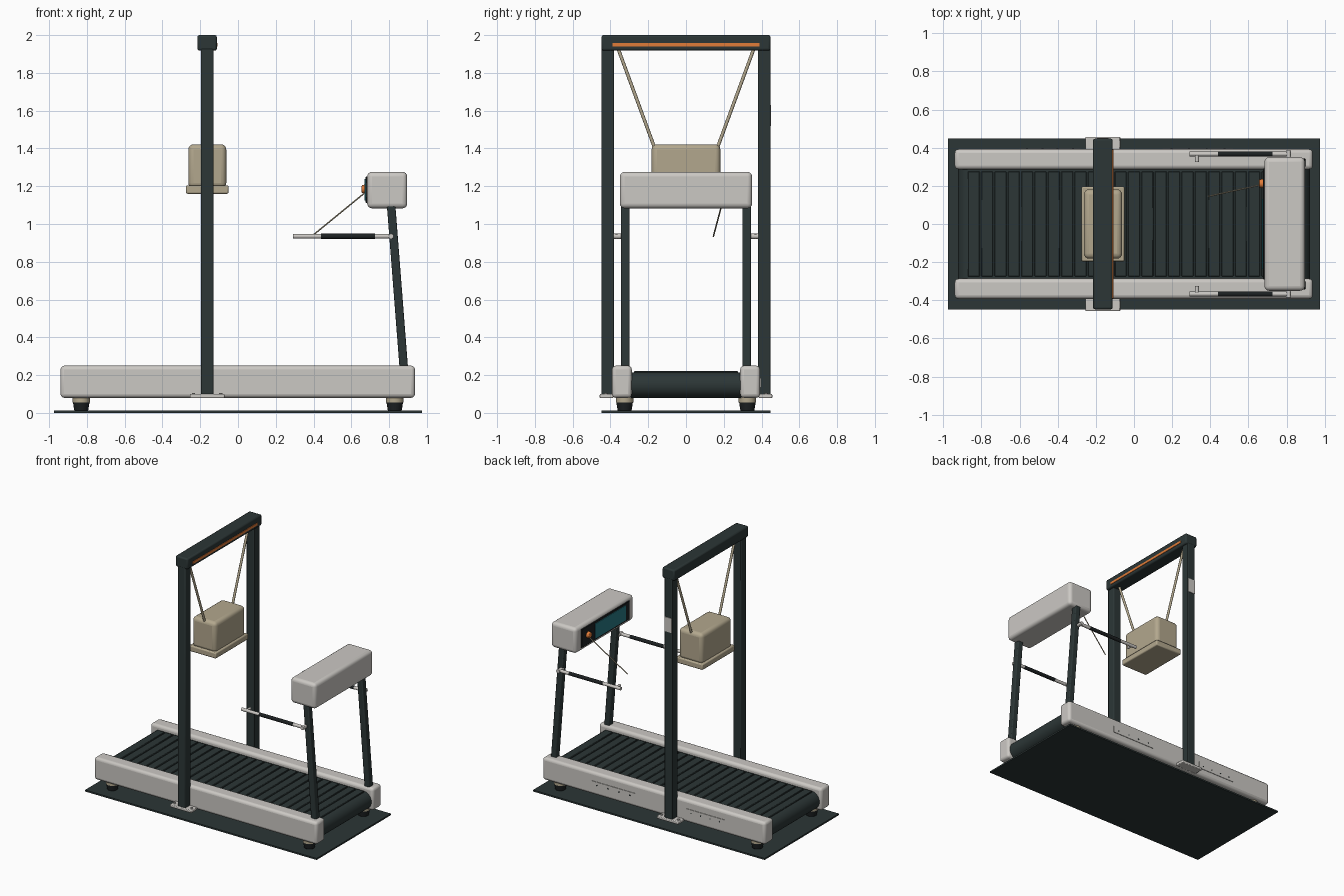
import bpy, bmesh, math
from mathutils import Vector

cube = bpy.data.objects.get("Cube")
if cube:
    bpy.data.objects.remove(cube, do_unlink=True)


def material(name, r, g, b):
    m = bpy.data.materials.new(name)
    m.use_nodes = True
    m.diffuse_color = (r, g, b, 1)
    bsdf = next(n for n in m.node_tree.nodes if n.type == "BSDF_PRINCIPLED")
    bsdf.inputs["Base Color"].default_value = (r, g, b, 1)
    return m


dark = material("charcoal", 0.025, 0.037, 0.037)
black = material("soft black", 0.012, 0.015, 0.016)
grey = material("light grey", 0.6, 0.58, 0.55)
beige = material("canvas beige", 0.45, 0.39, 0.27)
orange = material("orange", 0.75, 0.2, 0.04)
teal = material("screen teal", 0.02, 0.19, 0.23)


def finish(name, bm, mat, bevel=0.0, segments=3):
    """Turn a bmesh into a shaded object with an optional rounded edge."""
    bmesh.ops.recalc_face_normals(bm, faces=bm.faces)
    me = bpy.data.meshes.new(name)
    bm.to_mesh(me)
    bm.free()
    me.materials.append(mat)
    ob = bpy.data.objects.new(name, me)
    bpy.context.collection.objects.link(ob)
    if bevel:
        mod = ob.modifiers.new("Rounded edges", "BEVEL")
        mod.width, mod.segments = bevel, segments
        mod.limit_method = "ANGLE"
    bpy.ops.object.select_all(action="DESELECT")
    ob.select_set(True)
    bpy.context.view_layer.objects.active = ob
    bpy.ops.object.shade_smooth_by_angle(angle=math.radians(35))
    return ob


def box(name, x, y, z, mat, bevel=0.0, segments=3):
    """Box given by its (low, high) range on each axis."""
    bm = bmesh.new()
    bmesh.ops.create_cube(bm, size=1)
    for v in bm.verts:
        v.co = [sum(r) / 2 + c * (r[1] - r[0]) for r, c in zip((x, y, z), v.co)]
    return finish(name, bm, mat, bevel, segments)


def rod(name, a, b, radius, mat, radius2=None, sides=20, bevel=0.0):
    """Cylinder or cone from point a to point b."""
    a, b = Vector(a), Vector(b)
    bm = bmesh.new()
    bmesh.ops.create_cone(bm, cap_ends=True, segments=sides, radius1=radius,
                          radius2=radius2 or radius, depth=(b - a).length)
    turn = Vector((0, 0, 1)).rotation_difference(b - a)
    for v in bm.verts:
        v.co = turn @ v.co + (a + b) / 2
    return finish(name, bm, mat, bevel, 2)


def extrude_profile(name, points, y0, y1, mat, bevel=0.0):
    """Side profile in x and z, drawn out along y."""
    bm = bmesh.new()
    face = bm.faces.new([bm.verts.new((x, y0, z)) for x, z in points])
    made = bmesh.ops.extrude_face_region(bm, geom=[face])["geom"]
    bmesh.ops.translate(bm, vec=(0, y1 - y0, 0),
                        verts=[g for g in made if isinstance(g, bmesh.types.BMVert)])
    return finish(name, bm, mat, bevel)


def span(s, a, b):
    """Mirror a y range to the side s."""
    return tuple(sorted((s * a, s * b)))


# Floor mat
box("floor_mat", (-0.975, 0.975), (-0.447, 0.447), (0, 0.012), dark)

# Running belt: a long loop with rounded ends
loop = []
for i in range(21):
    t = math.pi * (i / 20 - 0.5)
    loop.append((0.855 + 0.068 * math.cos(t), 0.147 + 0.068 * math.sin(t)))
loop += [(-x, 0.294 - z) for x, z in loop]
extrude_profile("running_belt", loop, -0.295, 0.295, dark)

# Belt slats
count = 25
for i in range(count):
    x = -0.84 + 1.68 * i / (count - 1)
    box("belt_slat", (x - 0.031, x + 0.031), (-0.275, 0.275), (0.21, 0.222), dark, 0.003, 1)

for s, side in ((-1, "right"), (1, "left")):
    # Deck rail and feet
    box(side + "_deck_rail", (-0.94, 0.937), span(s, 0.287, 0.392), (0.08, 0.25), grey, 0.02)
    for x in (-0.83, 0.83):
        rod("foot_pad", (x, s * 0.325, 0.012), (x, s * 0.325, 0.058), 0.037, black, 0.044, 24, 0.004)
        rod("foot_collar", (x, s * 0.325, 0.056), (x, s * 0.325, 0.082), 0.046, beige, sides=24)

    # Gantry post with base plate
    box(side + "_gantry_post", (-0.197, -0.13), span(s, 0.381, 0.447), (0.09, 1.93), dark, 0.006, 2)
    box(side + "_post_base", (-0.255, -0.072), span(s, 0.385, 0.457), (0.078, 0.1), grey, 0.005, 2)
    for x in (-0.235, -0.092):
        rod("base_bolt", (x, s * 0.425, 0.098), (x, s * 0.425, 0.106), 0.01, grey, sides=6)

    # Hanging rope
    rod(side + "_rope", (-0.163, s * 0.36, 1.93), (-0.163, s * 0.165, 1.4), 0.009, beige, sides=12)

    # Leaning console upright
    lean = [(0.855, 0.24), (0.9, 0.24), (0.833, 1.1), (0.788, 1.1)]
    extrude_profile(side + "_console_upright", lean, s * 0.298, s * 0.344, dark, 0.007)

    # Handrail with dark grip
    y = s * 0.367
    rod(side + "_handrail", (0.29, y, 0.935), (0.82, y, 0.935), 0.012, grey)
    rod(side + "_hand_grip", (0.44, y, 0.935), (0.725, y, 0.935), 0.0135, black)
    rod(side + "_handrail_peg", (0.33, y, 0.935), (0.33, s * 0.325, 0.935), 0.01, grey)
    rod(side + "_handrail_bracket", (0.81, s * 0.385, 0.935), (0.81, s * 0.33, 0.935), 0.014, grey)

# Access panels with screws on the left rail
for x0, x1 in ((-0.6, -0.28), (0.15, 0.52)):
    box("access_panel", (x0, x1), (0.39, 0.396), (0.135, 0.185), grey)
    for i in range(4):
        x = x0 + (x1 - x0) * (i + 0.5) / 4
        rod("panel_screw", (x, 0.394, 0.16), (x, 0.398, 0.16), 0.005, dark, sides=8)

# Crossbeam, its light strip and the post label plate
box("crossbeam", (-0.215, -0.112), (-0.447, 0.447), (1.918, 2.0), dark, 0.01, 2)
box("beam_light_strip", (-0.114, -0.108), (-0.39, 0.39), (1.94, 1.958), orange)
box("post_plate", (-0.193, -0.134), (0.445, 0.451), (1.52, 1.63), grey)

# Hanging weight
box("weight_block", (-0.263, -0.062), (-0.182, 0.182), (1.19, 1.422), beige, 0.028, 4)
box("weight_base", (-0.276, -0.05), (-0.196, 0.196), (1.16, 1.205), beige, 0.008, 2)

# Console with panel, screen, stop button and safety cord
box("console", (0.684, 0.896), (-0.35, 0.35), (1.083, 1.276), grey, 0.025, 4)
box("console_panel", (0.676, 0.686), (-0.29, 0.29), (1.11, 1.252), black, 0.003, 1)
box("console_screen", (0.671, 0.678), (-0.235, 0.13), (1.125, 1.237), teal)
rod("stop_button", (0.68, 0.212, 1.185), (0.655, 0.212, 1.185), 0.025, orange, 0.021, 24, 0.004)
rod("safety_cord", (0.665, 0.205, 1.16), (0.39, 0.145, 0.935), 0.004, beige, sides=8)
